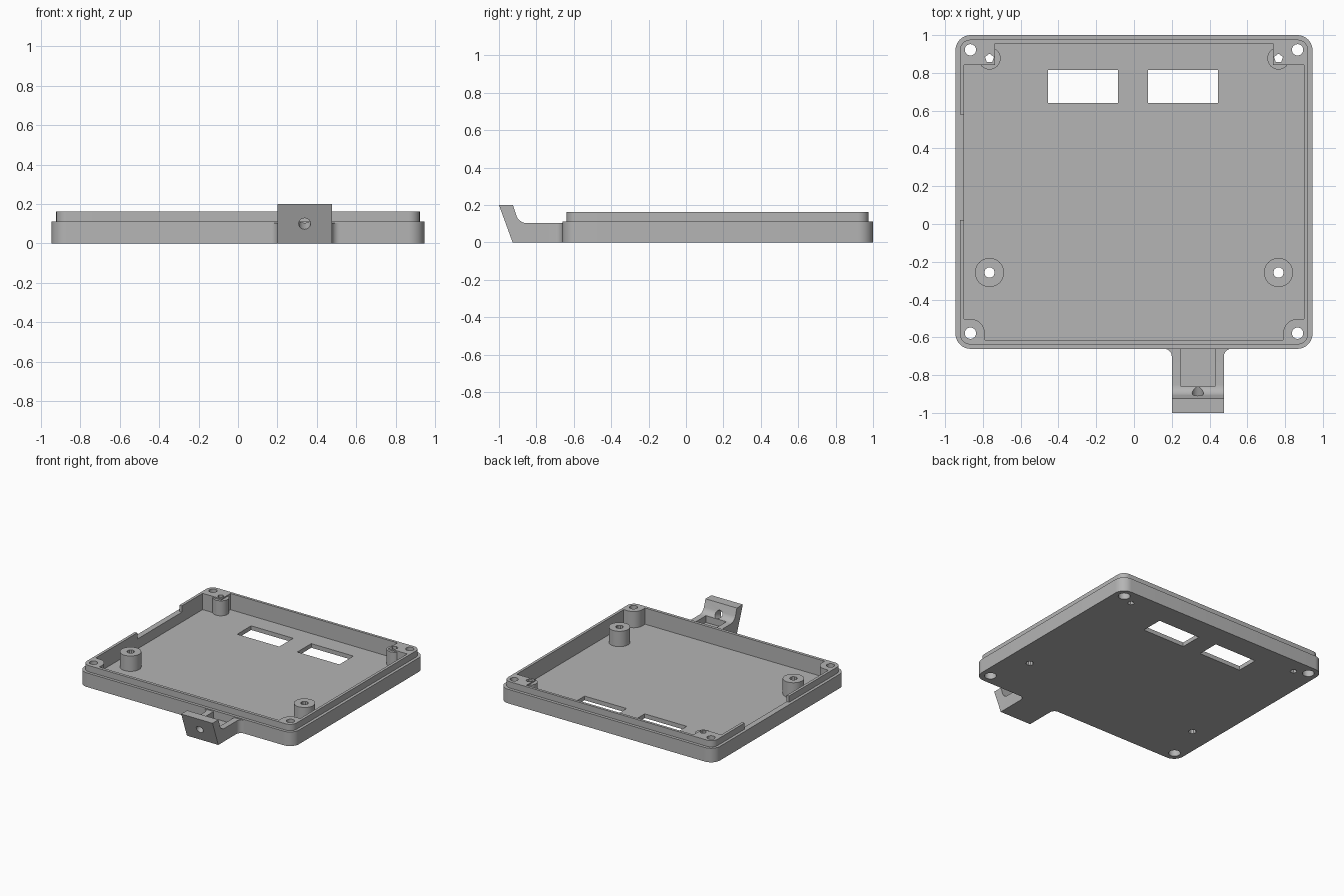
import bpy, bmesh, math
from mathutils import Vector, Matrix

cube = bpy.data.objects.get("Cube")
if cube:
    bpy.data.objects.remove(cube)

TOP, RIM, FLOOR = 0.162, 0.112, 0.033
TAB_X = 0.338   # centre of the front bracket

grey = bpy.data.materials.new("grey plastic")
grey.use_nodes = True
colour = (0.46, 0.46, 0.46, 1)
grey.diffuse_color = colour
grey.node_tree.nodes["Principled BSDF"].inputs["Base Color"].default_value = colour


def prism(name, pts, lo, hi, along="z"):
    """Extrude an outline along z, or a (y, z) outline along x."""
    place = (lambda a, b, t: (a, b, t)) if along == "z" else (lambda a, b, t: (t, a, b))
    bm = bmesh.new()
    face = bm.faces.new([bm.verts.new(place(a, b, lo)) for a, b in pts])
    new = bmesh.ops.extrude_face_region(bm, geom=[face])["geom"]
    shift = Vector(place(0, 0, hi - lo))
    bmesh.ops.translate(bm, vec=shift, verts=[v for v in new if isinstance(v, bmesh.types.BMVert)])
    bmesh.ops.recalc_face_normals(bm, faces=bm.faces)
    mesh = bpy.data.meshes.new(name)
    bm.to_mesh(mesh)
    bm.free()
    mesh.materials.append(grey)
    ob = bpy.data.objects.new(name, mesh)
    bpy.context.collection.objects.link(ob)
    return ob


def arc(cx, cy, r, start, end, n=10):
    angles = [math.radians(start + (end - start) * i / n) for i in range(n + 1)]
    return [(cx + r * math.cos(a), cy + r * math.sin(a)) for a in angles]


def rounded(x0, y0, x1, y1, r):
    return (arc(x1 - r, y1 - r, r, 0, 90) + arc(x0 + r, y1 - r, r, 90, 180)
            + arc(x0 + r, y0 + r, r, 180, 270) + arc(x1 - r, y0 + r, r, 270, 360))


def rect(x0, y0, x1, y1):
    return [(x0, y0), (x1, y0), (x1, y1), (x0, y1)]


def circle(x, y, r, n=32, turn=0):
    return arc(x, y, r, turn, turn + 360, n)[:-1]


def combine(target, tool, operation="DIFFERENCE"):
    """Apply a boolean and discard the tool."""
    mod = target.modifiers.new("shape", "BOOLEAN")
    mod.operation, mod.solver, mod.object = operation, "EXACT", tool
    bpy.context.view_layer.objects.active = target
    bpy.ops.object.modifier_apply(modifier=mod.name)
    bpy.data.objects.remove(tool)


# Outer shell with stepped rim
tray = prism("enclosure_tray", rounded(-0.945, -0.661, 0.945, 1, 0.08), 0, RIM)
lip = prism("rim_lip", rounded(-0.922, -0.638, 0.922, 0.976, 0.057), 0.06, TOP)
combine(tray, lip, "UNION")

# Cavity, shaped around the corner posts and standoffs
cavity = prism("cavity", rect(-0.9, -0.614, 0.9, 0.955), FLOOR, 0.3)
for s in (-1, 1):
    def span(a, b):
        return min(s * a, s * b), max(s * a, s * b)
    x0, x1 = span(0.79, 1.1)
    combine(cavity, prism("front_post", rounded(x0, -0.8, x1, -0.503, 0.075), -0.1, 0.5))
    x0, x1 = span(0.735, 1.1)
    combine(cavity, prism("back_post", rect(x0, 0.841, x1, 1.1), -0.1, 0.5))
    combine(cavity, prism("back_boss", circle(s * 0.765, 0.877, 0.059), -0.1, 0.152))
    combine(cavity, prism("front_standoff", circle(s * 0.765, -0.257, 0.077), -0.1, 0.155))
combine(tray, cavity)

# Screw holes, counterbored from below at the corners
for s in (-1, 1):
    for y in (-0.578, 0.922):
        combine(tray, prism("corner_hole", circle(s * 0.866, y, 0.03), -0.1, 0.5))
        combine(tray, prism("counterbore", circle(s * 0.866, y, 0.043), -0.1, 0.06))
    combine(tray, prism("standoff_hole", circle(s * 0.765, -0.257, 0.028, 10), -0.1, 0.5))
    combine(tray, prism("boss_hole", circle(s * 0.765, 0.877, 0.025, 5, 90), -0.1, 0.5))

# Two floor windows and the notch in the right rim
for x0 in (-0.455, 0.074):
    combine(tray, prism("window", rect(x0, 0.64, x0 + 0.37, 0.815), -0.1, 0.1))
combine(tray, prism("rim_notch", rect(-0.935, 0.02, -0.85, 0.58), RIM, 0.5))

# Front bracket: side profile trimmed by a plan outline with flared roots
side = [(-0.927, 0), (-0.64, 0), (-0.64, 0.103)] + arc(-0.85, 0.163, 0.06, 270, 200) + [(-0.925, 0.2), (-1, 0.2)]
bracket = prism("bracket", side, -0.1, 0.8, "x")
w, r = 0.138, 0.04
left_root = arc(TAB_X + w + r, -0.661 - r, r, 180, 90)
right_root = [(2 * TAB_X - x, y) for x, y in reversed(left_root)]
plan = ([(TAB_X - w, -1.1), (TAB_X + w, -1.1)] + left_root
        + [(TAB_X + w + r, -0.645), (TAB_X - w - r, -0.645)] + right_root)
combine(bracket, prism("plan", plan, -0.1, 0.4), "INTERSECT")

# Bracket groove and the screw hole square to its sloping face
combine(bracket, prism("groove", rect(TAB_X - 0.09, -0.86, TAB_X + 0.09, -0.661), 0.05, 0.4))
hole = prism("bracket_hole", circle(0, 0, 0.03), -0.1, 0.16)
tilt = Vector((0, 0.2, 0.073)).to_track_quat("Z", "Y").to_matrix().to_4x4()
hole.data.transform(Matrix.Translation((TAB_X, -0.963, 0.1)) @ tilt)
combine(bracket, hole)
combine(tray, bracket, "UNION")

# Smooth the curved walls, keep the edges crisp
bpy.ops.object.select_all(action="DESELECT")
tray.select_set(True)
bpy.context.view_layer.objects.active = tray
bpy.ops.object.shade_smooth_by_angle(angle=math.radians(30))
